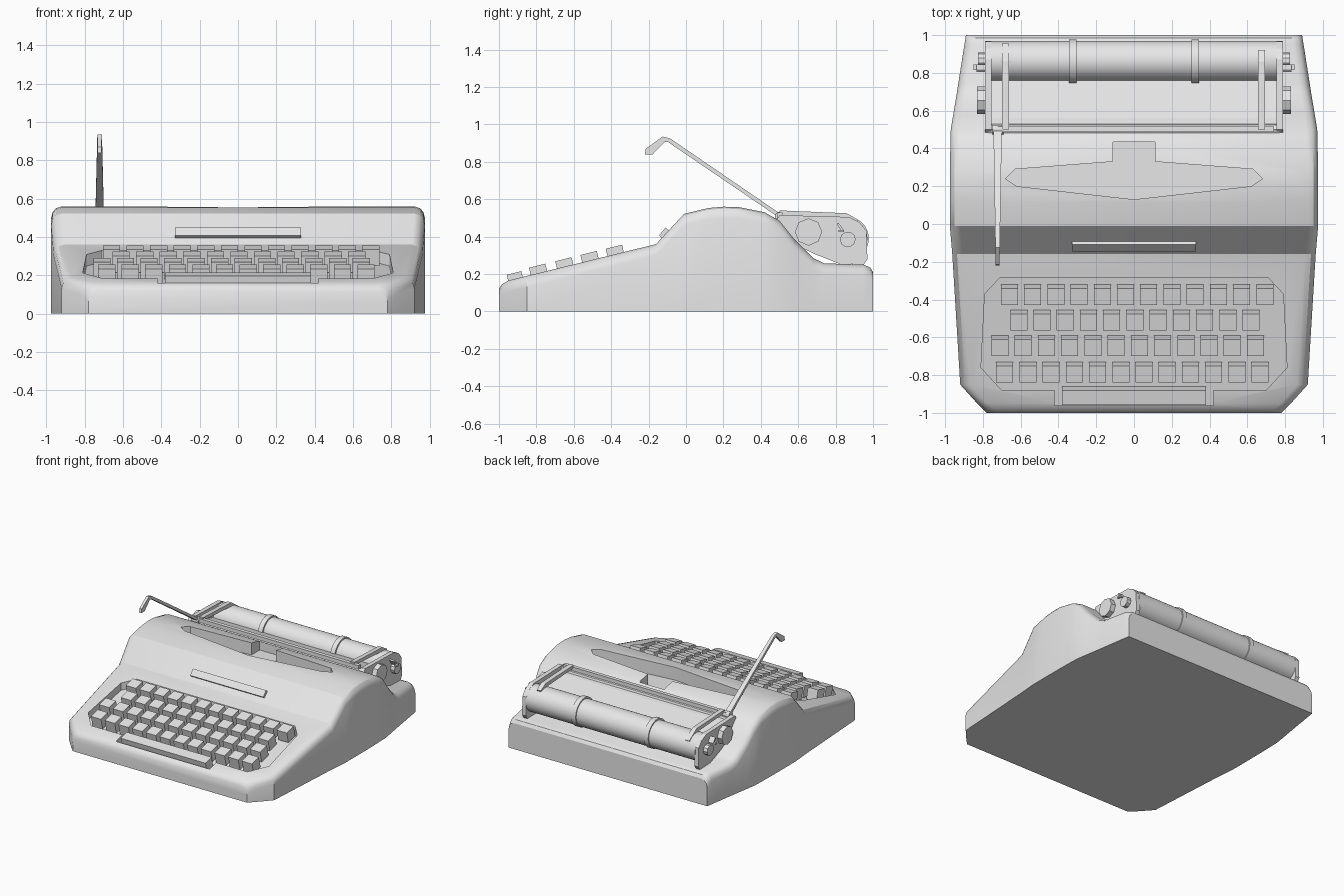
import bpy, bmesh, math
from mathutils import Matrix, Vector

cube = bpy.data.objects.get("Cube")
if cube:
    bpy.data.objects.remove(cube, do_unlink=True)

GREY = (0.8, 0.8, 0.8, 1)
mat = bpy.data.materials.new("light_grey")
mat.use_nodes = True
mat.diffuse_color = GREY
mat.node_tree.nodes["Principled BSDF"].inputs["Base Color"].default_value = GREY


def finish(name, bm):
    bmesh.ops.recalc_face_normals(bm, faces=bm.faces)
    mesh = bpy.data.meshes.new(name)
    bm.to_mesh(mesh)
    bm.free()
    mesh.materials.append(mat)
    ob = bpy.data.objects.new(name, mesh)
    bpy.context.collection.objects.link(ob)
    return ob


def smooth(ob, angle=30):
    bpy.ops.object.select_all(action='DESELECT')
    ob.select_set(True)
    bpy.context.view_layer.objects.active = ob
    bpy.ops.object.shade_smooth_by_angle(angle=math.radians(angle))


def loft(name, rings):
    """Closed solid through rings of equal point count."""
    bm = bmesh.new()
    loops = [[bm.verts.new(p) for p in ring] for ring in rings]
    n = len(loops[0])
    for a, b in zip(loops, loops[1:]):
        for i in range(n):
            j = (i + 1) % n
            bm.faces.new((a[i], a[j], b[j], b[i]))
    bm.faces.new(loops[0])
    bm.faces.new(loops[-1])
    return finish(name, bm)


def side_prism(name, outline, x0, x1):
    return loft(name, [[(x, y, z) for y, z in outline] for x in (x0, x1)])


def box(name, size, loc, tilt=0.0):
    bm = bmesh.new()
    m = Matrix.Translation(loc) @ Matrix.Rotation(tilt, 4, 'X') @ Matrix.Diagonal((*size, 1))
    bmesh.ops.create_cube(bm, size=1, matrix=m)
    return finish(name, bm)


def rod(name, radius, x0, x1, y, z, sides=32):
    bm = bmesh.new()
    m = Matrix.Translation(((x0 + x1) / 2, y, z)) @ Matrix.Rotation(math.pi / 2, 4, 'Y')
    bmesh.ops.create_cone(bm, cap_ends=True, segments=sides, radius1=radius,
                          radius2=radius, depth=abs(x1 - x0), matrix=m)
    ob = finish(name, bm)
    if sides > 12:
        smooth(ob)
    return ob


def mirrored(half):
    return half + [(-x, y) for x, y in reversed(half) if x > 0]


def cut(target, outline, floor):
    """Sink an outline seen from above down to floor(y)."""
    cutter = loft("cutter", [[(x, y, floor(y)) for x, y in outline],
                             [(x, y, 0.7) for x, y in outline]])
    cutter.hide_render = True
    mod = target.modifiers.new("cut", 'BOOLEAN')
    mod.operation, mod.solver, mod.object = 'DIFFERENCE', 'EXACT', cutter
    bpy.ops.object.select_all(action='DESELECT')
    target.select_set(True)
    bpy.context.view_layer.objects.active = target
    bpy.ops.object.modifier_apply(modifier=mod.name)
    bpy.data.objects.remove(cutter, do_unlink=True)


# Body shell: cross-sections (y, half width, top height) with rounded shoulders
stations = [(-1, .78, .12), (-.985, .795, .145), (-.95, .83, .165), (-.85, .92, .19),
            (-.16, .962, .36), (-.01, .975, .522), (.12, .975, .553), (.2, .975, .56),
            (.28, .975, .558), (.42, .972, .53), (.5, .97, .485), (.58, .957, .385),
            (.68, .94, .285), (.74, .931, .257), (.95, .898, .25), (.985, .892, .235),
            (1, .89, .21)]
rings = []
for y, w, z in stations:
    half = [(w, 0), (w, z - .06), (w - .008, z - .03), (w - .025, z - .01), (w - .055, z)]
    rings.append([(x, y, h) for x, h in half] + [(-x, y, h) for x, h in reversed(half)])
body = loft("body", rings)


def slope(y):
    return .165 + .247 * (y + .95)


# Keyboard well and type basket opening
well = mirrored([(.42, -.96), (.42, -.88), (.7, -.88), (.81, -.76), (.79, -.37), (.71, -.285)])
cut(body, well, lambda y: slope(y) - .06)
basket = mirrored([(0, .13), (.62, .2), (.68, .24), (.63, .29), (.11, .33), (.11, .435)])
cut(body, basket, lambda y: .45)
smooth(body)

# Keys: rows of (first x, y, count)
TILT = math.atan(.247)
for r, (x0, y, count) in enumerate([(-.66, -.375, 12), (-.61, -.51, 11),
                                    (-.71, -.645, 12), (-.685, -.785, 12)]):
    for i in range(count):
        box(f"key_{r}_{i}", (.09, .09, .09), (x0 + i * .123, y, slope(y) - .005), TILT)
box("space_bar", (.76, .08, .08), (0, -.91, slope(-.91) - .008), TILT)

# Front name plate, left blank
box("front_plate", (.655, .055, .03), (0, -.115, .418), math.radians(49))

# Carriage end plates, knobs and release levers
plate = [(.47, .47), (.5, .515), (.87, .505), (.93, .475), (.965, .43), (.97, .28),
         (.95, .25), (.82, .255), (.68, .31), (.58, .36)]
for s, side in ((1, "left"), (-1, "right")):
    side_prism(side + "_end_plate", plate, s * .755, s * .79)
    rod(side + "_platen_knob", .073, s * .78, s * .83, .655, .425, 8)
    rod(side + "_small_knob", .042, s * .78, s * .825, .865, .385, 10)
    box(side + "_release_lever", (.05, .012, .05), (s * .81, .825, .45), math.radians(35))
    box(side + "_release_tip", (.02, .03, .012), (s * .84, .83, .43))
    # Paper guide rings around the rear roller
    rod(side + "_roller_ring", .117, s * .325 - .02, s * .325 + .02, .86, .39)

# Carriage core
rod("rear_roller", .107, -.76, .76, .863, .388)
side_prism("paper_tray", [(.5, .485), (.56, .475), (.78, .41), (.82, .28), (.68, .32), (.58, .37)],
           -.76, .76)
side_prism("carriage_front", [(.455, .46), (.47, .49), (.5, .505), (.525, .495), (.56, .4)],
           -.77, .77)
box("front_rail", (1.46, .03, .03), (.01, .502, .515))

# Paper arms lying across the carriage
for name, x, end in (("right_paper_arm", -.68, .955), ("left_paper_arm", .675, .92)):
    side_prism(name, [(.5, .515), (.5, .54), (.86, .525), (end, .46 if end > .94 else .49),
                      (end - .02, .44), (.84, .495)], x - .018, x + .018)

# Return lever: a tapering arm with a bent tab
arm = [(.5, .5), (.5, .525), (-.085, .925), (-.125, .935), (-.215, .87), (-.22, .838),
       (-.18, .838), (-.115, .905), (-.095, .905)]
lever = loft("return_lever", [[(-.722 + s * (.01 + .017 * (y + .22)), y, z) for y, z in arm]
                              for s in (-1, 1)])
rod("lever_pivot", .025, -.75, -.69, .5, .508, 12)
